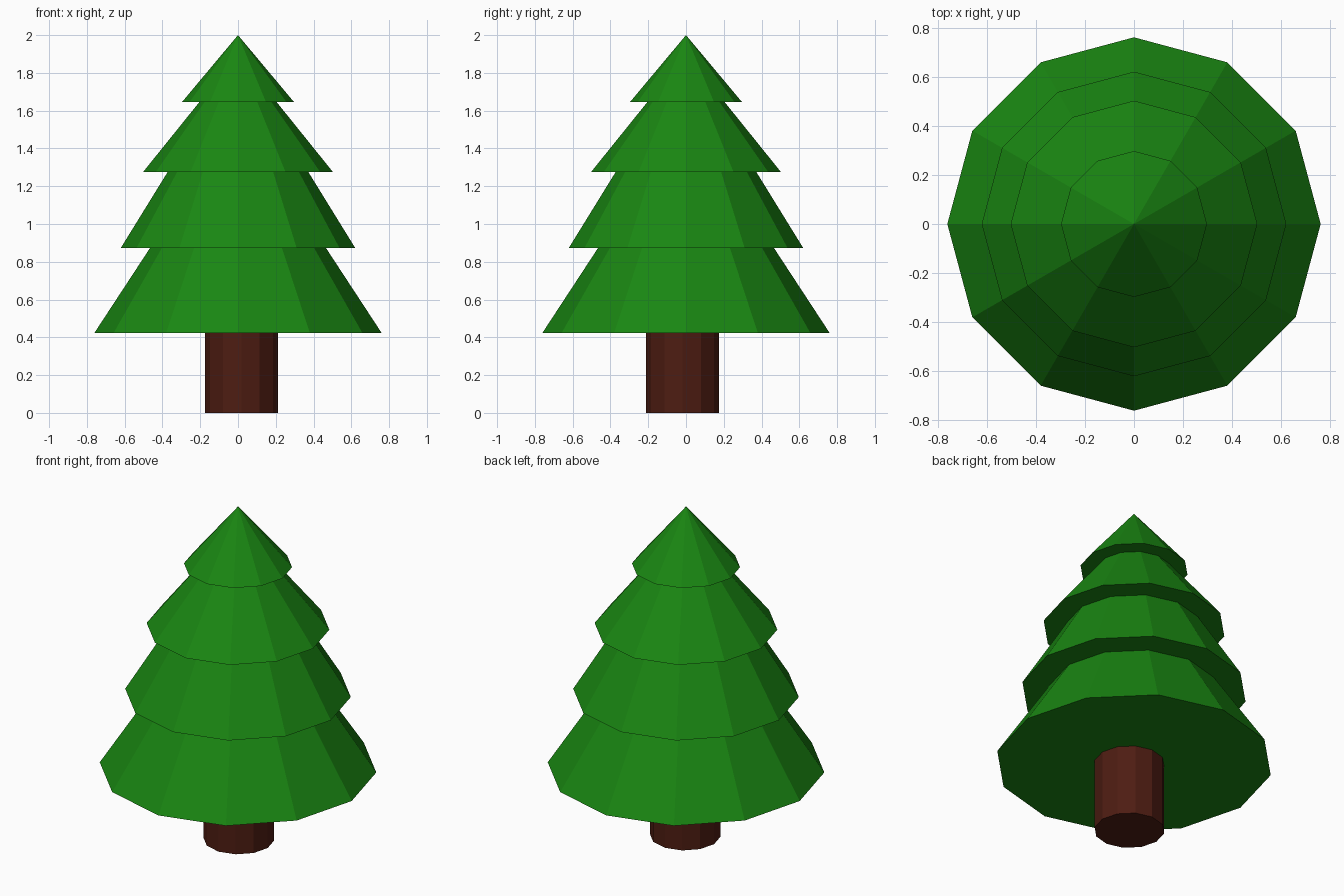
import bpy, bmesh
from math import cos, sin, pi

if "Cube" in bpy.data.objects:
    bpy.data.objects.remove(bpy.data.objects["Cube"])

SIDES = 12


def material(name, colour):
    m = bpy.data.materials.new(name)
    m.diffuse_color = (*colour, 1)
    m.use_nodes = True
    m.node_tree.nodes["Principled BSDF"].inputs["Base Color"].default_value = m.diffuse_color
    return m


def lathe(name, profile, mat, centre=(0, 0)):
    """Revolve (radius, z) points into a faceted closed solid; radius 0 makes a tip."""
    bm = bmesh.new()
    rings = []
    for r, z in profile:
        count = SIDES if r else 1
        rings.append([bm.verts.new((r * cos(2 * pi * i / SIDES),
                                    r * sin(2 * pi * i / SIDES), z))
                      for i in range(count)])
    bm.faces.new(rings[0][::-1])
    for low, high in zip(rings, rings[1:]):
        for i in range(SIDES):
            j = (i + 1) % SIDES
            if len(high) == 1:
                bm.faces.new((low[i], low[j], high[0]))
            else:
                bm.faces.new((low[i], low[j], high[j], high[i]))
    if len(rings[-1]) > 1:
        bm.faces.new(rings[-1])
    bmesh.ops.recalc_face_normals(bm, faces=bm.faces)
    mesh = bpy.data.meshes.new(name)
    bm.to_mesh(mesh)
    bm.free()
    mesh.materials.append(mat)
    obj = bpy.data.objects.new(name, mesh)
    obj.location = (*centre, 0)
    bpy.context.collection.objects.link(obj)
    return obj


green = material("needle_green", (0.01, 0.24, 0.006))
brown = material("bark_brown", (0.075, 0.012, 0.006))

# Foliage: four flared tiers ending in a tip
lathe("foliage", [(0.76, 0.424), (0.465, 0.874),
                  (0.62, 0.874), (0.372, 1.276),
                  (0.502, 1.276), (0.205, 1.645),
                  (0.297, 1.645), (0, 2.0)], green)

# Trunk: slightly off-centre
lathe("trunk", [(0.193, 0), (0.193, 0.43)], brown, (0.018, -0.018))
